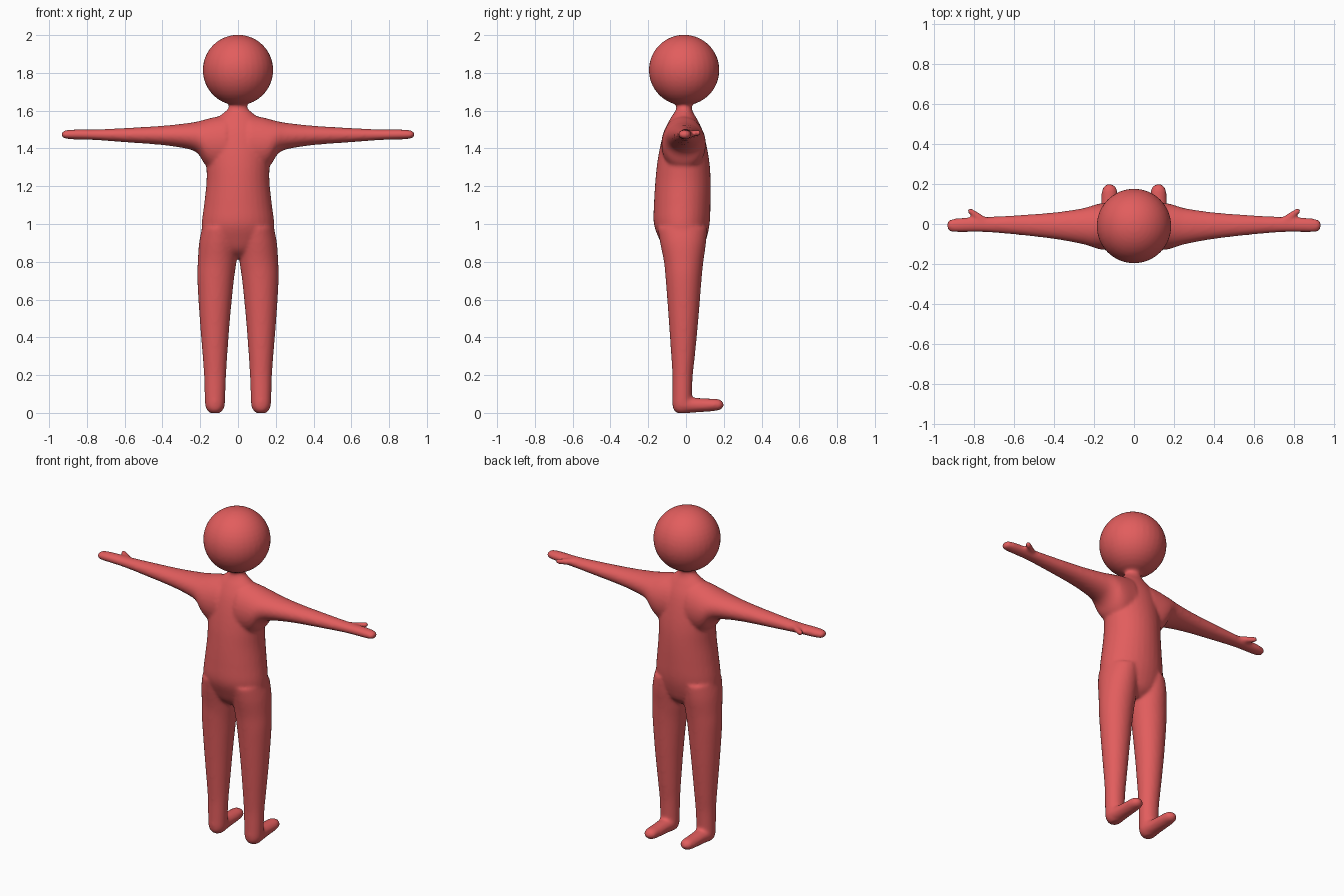
import bpy, bmesh, math
from mathutils import Vector, Matrix

red = bpy.data.materials.new("soft red")
red.diffuse_color = (0.76, 0.11, 0.11, 1)
bm = bmesh.new()


def smooth_rows(rows, steps=4):
    """Catmull-Rom resampling of section rows."""
    out = []
    for i in range(len(rows) - 1):
        a, b = rows[max(i - 1, 0)], rows[i]
        c, d = rows[i + 1], rows[min(i + 2, len(rows) - 1)]
        for s in range(steps):
            t = s / steps
            out.append([0.5 * (2 * q + (r - p) * t + (2 * p - 5 * q + 4 * r - w) * t * t
                               + (3 * q - p - 3 * r + w) * t ** 3)
                        for p, q, r, w in zip(a, b, c, d)])
    return out + [list(rows[-1])]


def loft(axis, rows, side=1, segments=32):
    """Elliptical sections (position, min u, max u, min v, max v) along an axis."""
    rings = []
    for p, u0, u1, v0, v1 in smooth_rows(rows):
        ring = []
        for k in range(segments):
            a = 2 * math.pi * k / segments
            u = (u0 + u1) / 2 + (u1 - u0) / 2 * math.cos(a)
            v = (v0 + v1) / 2 + (v1 - v0) / 2 * math.sin(a)
            x, y, z = {"x": (p, u, v), "y": (u, p, v), "z": (u, v, p)}[axis]
            ring.append(bm.verts.new((x * side, y, z)))
        rings.append(ring)
    for r, s in zip(rings, rings[1:]):
        for k in range(segments):
            n = (k + 1) % segments
            bm.faces.new((r[k], r[n], s[n], s[k]))
    bm.faces.new(rings[0][::-1])
    bm.faces.new(rings[-1])


# Head
bmesh.ops.create_uvsphere(bm, u_segments=32, v_segments=20, radius=0.187,
                          matrix=Matrix.Translation((0, -0.01, 1.815)))

# Neck and torso
loft("z", [(z, -w, w, y0, y1) for z, w, y0, y1 in [
    (0.82, 0.05, -0.06, 0.04), (0.86, 0.13, -0.11, 0.085),
    (0.92, 0.185, -0.142, 0.108), (1.0, 0.192, -0.17, 0.125),
    (1.1, 0.18, -0.17, 0.13), (1.22, 0.167, -0.163, 0.131),
    (1.32, 0.167, -0.153, 0.125), (1.42, 0.165, -0.135, 0.108),
    (1.5, 0.15, -0.112, 0.086), (1.56, 0.11, -0.082, 0.056),
    (1.59, 0.075, -0.062, 0.038), (1.62, 0.048, -0.05, 0.03),
    (1.68, 0.05, -0.05, 0.03)]])

for side in (-1, 1):
    # Arm and mitten hand
    loft("x", [
        (0.06, -0.13, 0.10, 1.27, 1.575), (0.13, -0.13, 0.105, 1.28, 1.565),
        (0.175, -0.126, 0.102, 1.315, 1.553), (0.21, -0.115, 0.092, 1.37, 1.544),
        (0.26, -0.10, 0.078, 1.396, 1.535), (0.4, -0.075, 0.058, 1.418, 1.52),
        (0.6, -0.052, 0.043, 1.433, 1.508), (0.75, -0.041, 0.035, 1.444, 1.501),
        (0.84, -0.041, 0.032, 1.447, 1.501), (0.89, -0.041, 0.028, 1.449, 1.499),
        (0.92, -0.037, 0.022, 1.453, 1.494), (0.935, -0.022, 0.008, 1.464, 1.484)], side)

    # Thumb
    direction = Vector((0.085 * side, 0.062, 0.005))
    start = Vector((0.745 * side, 0.012, 1.478))
    for i in range(11):
        bmesh.ops.create_uvsphere(
            bm, u_segments=14, v_segments=10, radius=0.021 - 0.0005 * i,
            matrix=Matrix.Translation(start + direction * (i / 10 * 0.86)))

    # Leg
    loft("z", [
        (-0.002, 0.10, 0.145, -0.045, 0.01), (0.012, 0.082, 0.162, -0.063, 0.025),
        (0.04, 0.07, 0.174, -0.072, 0.032), (0.1, 0.067, 0.177, -0.072, 0.032),
        (0.2, 0.063, 0.18, -0.072, 0.036), (0.3, 0.057, 0.187, -0.078, 0.047),
        (0.5, 0.042, 0.203, -0.092, 0.066), (0.7, 0.022, 0.215, -0.107, 0.082),
        (0.8, 0.008, 0.213, -0.117, 0.092), (0.9, 0.0, 0.206, -0.137, 0.106),
        (0.98, 0.0, 0.19, -0.15, 0.11)], side)

    # Foot
    loft("y", [
        (-0.05, 0.085, 0.16, 0.01, 0.07), (-0.01, 0.072, 0.172, -0.001, 0.083),
        (0.05, 0.077, 0.167, 0.002, 0.08), (0.12, 0.08, 0.164, 0.007, 0.076),
        (0.165, 0.083, 0.161, 0.012, 0.074), (0.188, 0.093, 0.151, 0.02, 0.066),
        (0.199, 0.11, 0.134, 0.034, 0.052)], side)

bmesh.ops.recalc_face_normals(bm, faces=bm.faces)
mesh = bpy.data.meshes.new("figure_body")
bm.to_mesh(mesh)
bm.free()
mesh.materials.append(red)
body = bpy.data.objects.new("figure_body", mesh)
bpy.context.collection.objects.link(body)

# Fuse the parts into one soft skin
remesh = body.modifiers.new("fuse", "REMESH")
remesh.mode = "VOXEL"
remesh.voxel_size = 0.009
remesh.use_smooth_shade = True
soften = body.modifiers.new("soften", "SMOOTH")
soften.factor = 0.5
soften.iterations = 8
